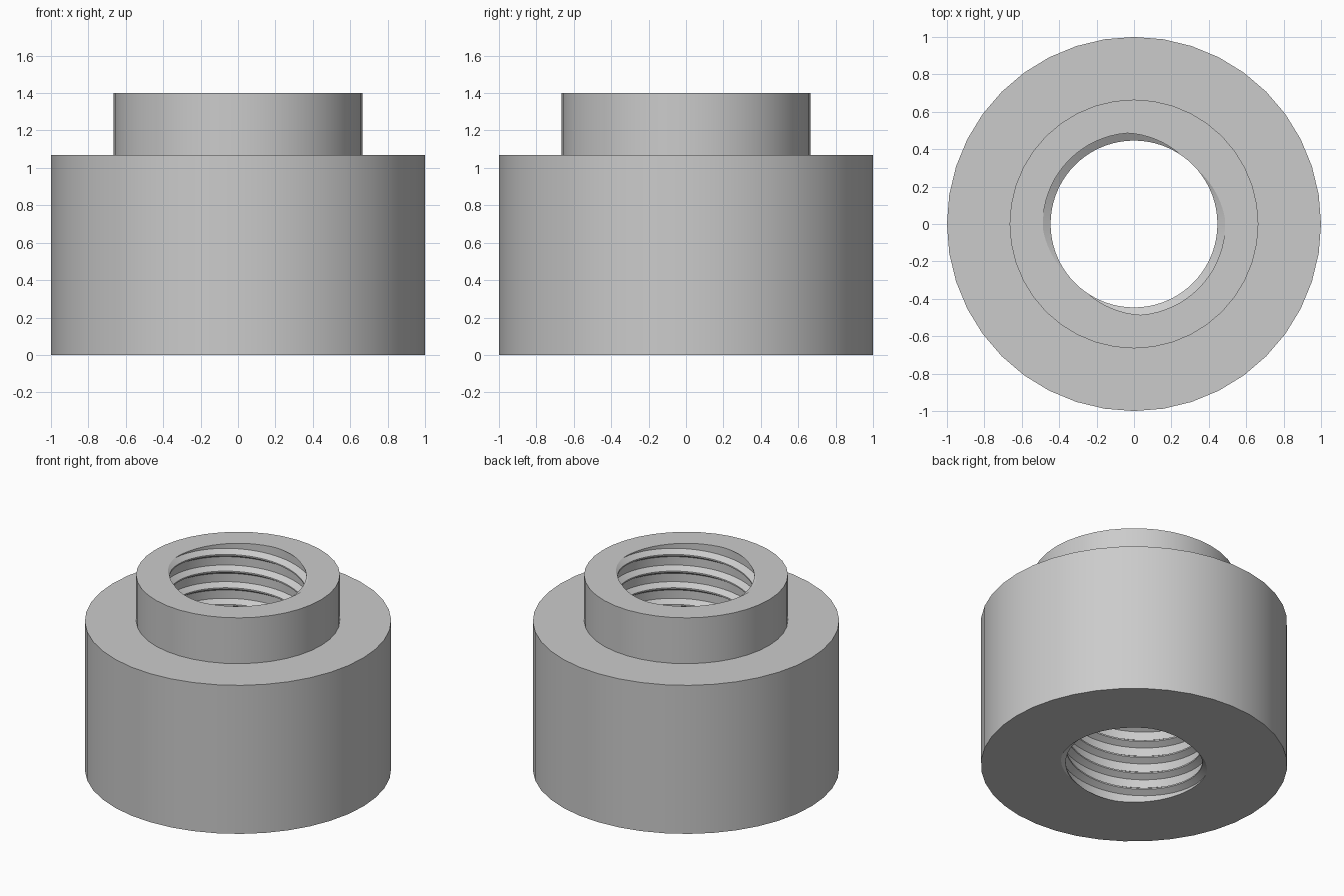
import bpy
import bmesh
import math

cube = bpy.data.objects.get("Cube")
if cube:
    bpy.data.objects.remove(cube, do_unlink=True)

HEIGHT, SHOULDER = 1.4, 1.07
BODY_R, COLLAR_R = 1.0, 0.665
CREST, ROOT = 0.446, 0.487
PITCH, STARTS = 0.12, 2
SIDES, STEPS = 40, 72

steel = bpy.data.materials.new("grey_steel")
steel.use_nodes = True
colour = (0.6, 0.6, 0.6, 1)
steel.diffuse_color = colour
steel.node_tree.nodes["Principled BSDF"].inputs["Base Color"].default_value = colour

bm = bmesh.new()


def polar(r, angle, z):
    return bm.verts.new((r * math.cos(angle), r * math.sin(angle), z))


def bridge(a, b):
    for i in range(len(a) - 1):
        bm.faces.new((a[i], a[i + 1], b[i + 1], b[i]))


# Two-start internal thread: a tooth profile swept up a right-handed helix
tooth = [(-0.005, CREST), (0.005, CREST), (0.03, ROOT), (0.09, ROOT)]
lead = PITCH * STARTS
phase = math.radians(49)
columns = []
for step in range(STEPS + 1):
    angle = math.tau * step / STEPS
    base = HEIGHT + lead * (angle - phase) / math.tau
    columns.append([polar(r, angle, base + k * PITCH + dz)
                    for k in range(-16, 5) for dz, r in tooth])
for a, b in zip(columns, columns[1:]):
    bridge(a, b)
bmesh.ops.remove_doubles(bm, verts=bm.verts, dist=0.0005)

# Trim the thread flush with both ends
for z, direction in ((0, -1), (HEIGHT, 1)):
    bmesh.ops.bisect_plane(bm, geom=bm.verts[:] + bm.edges[:] + bm.faces[:],
                           dist=1e-6, plane_co=(0, 0, z),
                           plane_no=(0, 0, direction), clear_outer=True)

# Outer wall: wide body, flat shoulder and narrow collar
rings = []
for r, z in ((BODY_R, 0), (BODY_R, SHOULDER), (COLLAR_R, SHOULDER), (COLLAR_R, HEIGHT)):
    ring = [polar(r, math.tau * i / SIDES, z) for i in range(SIDES)]
    rings.append(ring + ring[:1])
for a, b in zip(rings, rings[1:]):
    bridge(a, b)

# Flat annular ends between the outer wall and the bore
for z in (0, HEIGHT):
    rim = [e for e in bm.edges if e.is_boundary
           and all(abs(v.co.z - z) < 1e-4 for v in e.verts)]
    bmesh.ops.triangle_fill(bm, edges=rim, use_beauty=True, normal=(0, 0, 1))

bmesh.ops.recalc_face_normals(bm, faces=bm.faces)
mesh = bpy.data.meshes.new("threaded_collar_nut")
bm.to_mesh(mesh)
bm.free()
mesh.materials.append(steel)
nut = bpy.data.objects.new("threaded_collar_nut", mesh)
bpy.context.collection.objects.link(nut)

bpy.ops.object.select_all(action="DESELECT")
nut.select_set(True)
bpy.context.view_layer.objects.active = nut
bpy.ops.object.shade_smooth_by_angle(angle=math.radians(30))
